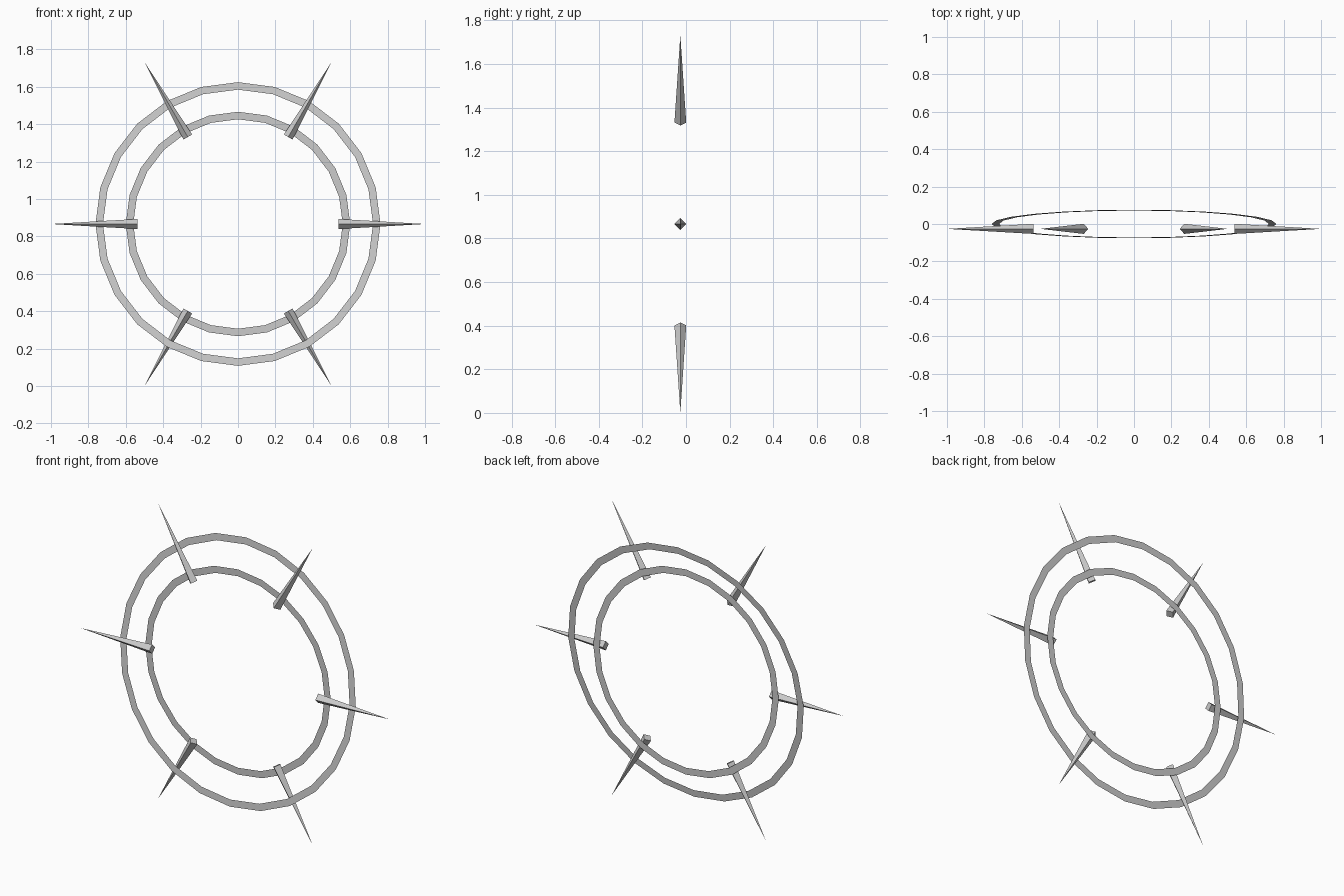
import bpy, bmesh, math
from mathutils import Matrix, Vector

if "Cube" in bpy.data.objects:
    bpy.data.objects.remove(bpy.data.objects["Cube"])

CZ = 0.866  # height of the common centre


def finish(name, bm):
    mesh = bpy.data.meshes.new(name)
    bm.to_mesh(mesh)
    bm.free()
    obj = bpy.data.objects.new(name, mesh)
    bpy.context.collection.objects.link(obj)
    return obj


def flat_ring(name, r_out, r_in, tilt=0.0, sides=24):
    bm = bmesh.new()
    loops = []
    for r in (r_out, r_in):
        loops.append([bm.verts.new((r * math.sin(a), 0, r * math.cos(a)))
                      for a in (2 * math.pi * i / sides for i in range(sides))])
    outer, inner = loops
    for i in range(sides):
        j = (i + 1) % sides
        bm.faces.new((outer[i], inner[i], inner[j], outer[j]))
    # front side faces -y
    bm.normal_update()
    if bm.faces[:][0].normal.y > 0:
        bmesh.ops.reverse_faces(bm, faces=bm.faces[:])
    obj = finish(name, bm)
    obj.location = (0, 0, CZ)
    obj.rotation_euler = (tilt, 0, 0)
    return obj


def spike(name, angle, base=0.537, tip=1.0, half=0.027):
    # four-sided pyramid pointing outward, with an edge to the front
    bm = bmesh.new()
    bmesh.ops.create_cone(bm, cap_ends=True, segments=4, radius1=half,
                          radius2=0, depth=tip - base)
    bmesh.ops.remove_doubles(bm, verts=bm.verts[:], dist=1e-5)
    v0 = max(bm.verts, key=lambda v: v.co.xy.length).co
    turn = Matrix.Rotation(-math.atan2(v0.y, v0.x), 4, 'Z')
    move = Matrix.Translation((0, 0, (base + tip) / 2))
    bm.transform(Matrix.Rotation(angle, 4, 'Y') @ move @ turn)
    obj = finish(name, bm)
    obj.location = (0, -0.026, CZ)
    return obj


# Thin rings: the outer one leans back slightly
flat_ring("outer_ring", 0.762, 0.722, tilt=-0.1)
flat_ring("inner_ring", 0.60, 0.56)

# Six radial spikes
for k in range(6):
    spike(f"spike_{k + 1}", math.radians(30 + 60 * k))
